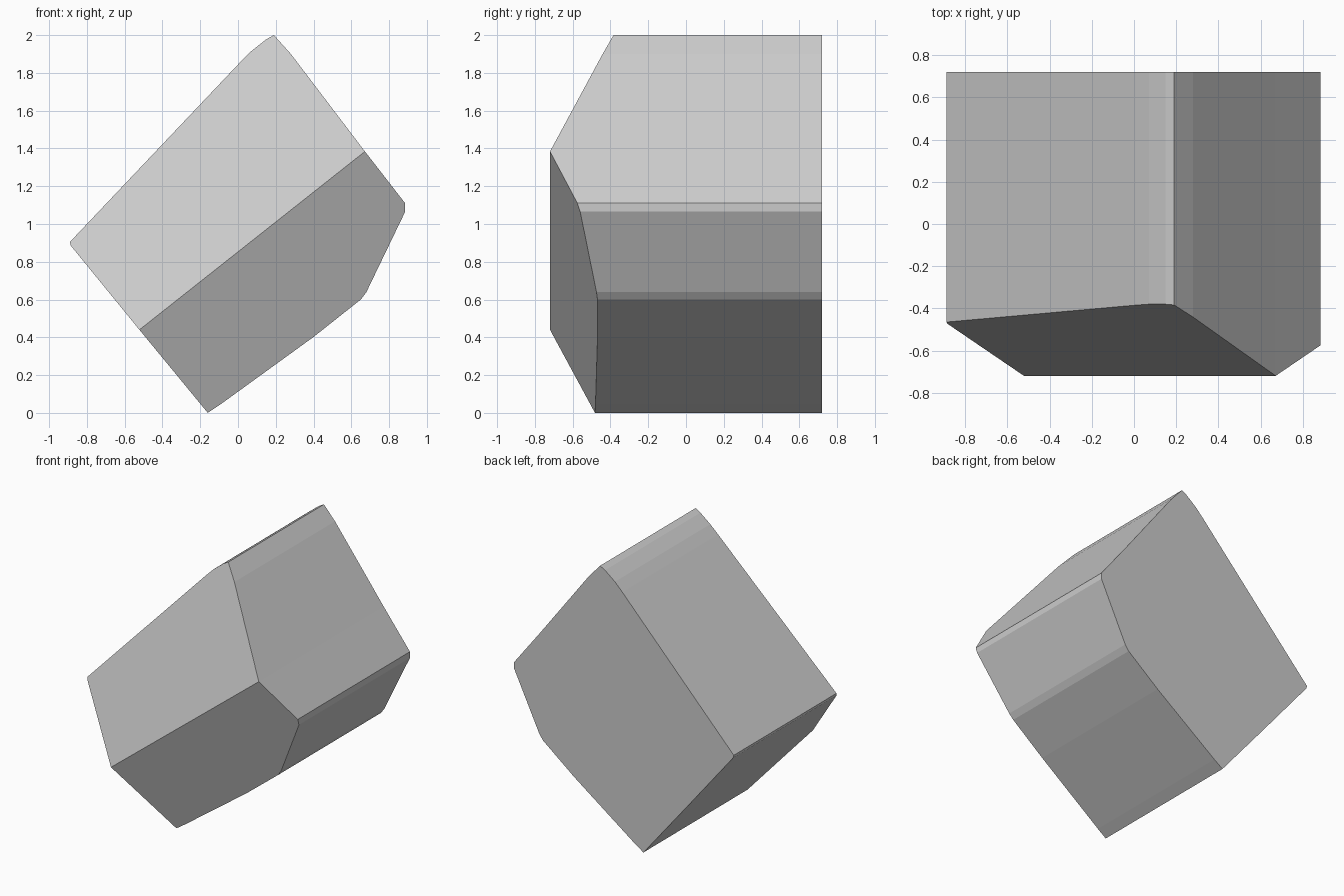
import bpy, bmesh
from mathutils import Vector

if "Cube" in bpy.data.objects:
    bpy.data.objects.remove(bpy.data.objects["Cube"])

# Tilted prism profile in x, z with slightly eased corners
PROFILE = [(0.19, 2.0), (0.15, 1.978), (0.07, 1.915), (0.01, 1.855),
           (-0.89, 0.905), (-0.885, 0.885), (-0.522, 0.44), (-0.16, 0.0),
           (-0.09, 0.047), (0.40, 0.402), (0.65, 0.60), (0.68, 0.64),
           (0.885, 1.065), (0.885, 1.11), (0.672, 1.384), (0.28, 1.90)]
BACK = 0.72

bm = bmesh.new()
face = bm.faces.new([bm.verts.new((x, BACK, z)) for x, z in PROFILE])
ext = bmesh.ops.extrude_face_region(bm, geom=[face])
bmesh.ops.translate(bm, vec=(0, -2.0, 0),
                    verts=[g for g in ext["geom"] if isinstance(g, bmesh.types.BMVert)])
bmesh.ops.recalc_face_normals(bm, faces=bm.faces[:])

# Two sloping cuts meeting at the diagonal front ridge
ridge_a = Vector((-0.522, -0.72, 0.44))
ridge_b = Vector((0.672, -0.72, 1.384))
along = (ridge_b - ridge_a).normalized()
up = Vector((-along.z, 0, along.x))
for side, slope in ((1, 0.43), (-1, 0.418)):
    normal = Vector((0, -1, 0)) + up * side * slope
    cut = bmesh.ops.bisect_plane(bm, geom=bm.verts[:] + bm.edges[:] + bm.faces[:],
                                 dist=1e-5, plane_co=ridge_a, plane_no=normal,
                                 clear_outer=True)
    edges = [e for e in cut["geom_cut"] if isinstance(e, bmesh.types.BMEdge)]
    bmesh.ops.holes_fill(bm, edges=edges, sides=0)
bmesh.ops.remove_doubles(bm, verts=bm.verts[:], dist=1e-4)
bmesh.ops.recalc_face_normals(bm, faces=bm.faces[:])

mesh = bpy.data.meshes.new("faceted_stone")
bm.to_mesh(mesh)
bm.free()
bpy.context.collection.objects.link(bpy.data.objects.new("faceted_stone", mesh))
